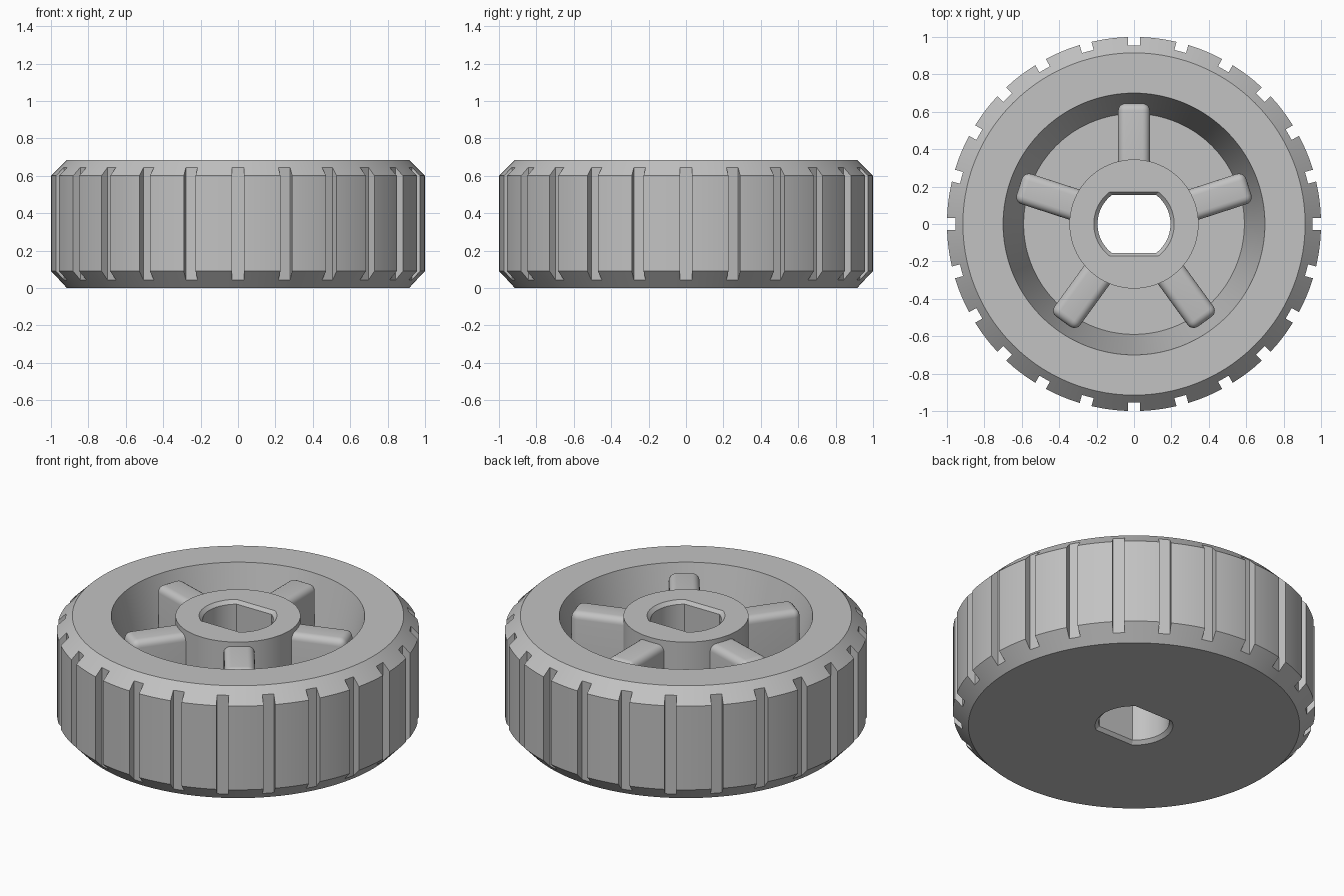
import bpy, bmesh, math
from mathutils import Matrix, Vector

HEIGHT = 0.685
FLOOR = 0.25
SEGMENTS = 144
GROOVES = 24
SPOKES = 5

default = bpy.data.objects.get("Cube")
if default:
    bpy.data.objects.remove(default, do_unlink=True)

grey = bpy.data.materials.new("plain_grey")
grey.use_nodes = True
grey.diffuse_color = (0.54, 0.54, 0.54, 1)
grey.node_tree.nodes["Principled BSDF"].inputs["Base Color"].default_value = grey.diffuse_color


def make_object(name, bm):
    bmesh.ops.recalc_face_normals(bm, faces=bm.faces)
    mesh = bpy.data.meshes.new(name)
    bm.to_mesh(mesh)
    bm.free()
    mesh.materials.append(grey)
    obj = bpy.data.objects.new(name, mesh)
    bpy.context.collection.objects.link(obj)
    return obj


def activate(obj):
    bpy.ops.object.select_all(action="DESELECT")
    obj.select_set(True)
    bpy.context.view_layer.objects.active = obj


def skin(bm, rings):
    """Join stacked rings of points into a closed solid."""
    loops = [[bm.verts.new(p) for p in ring] for ring in rings]
    n = len(loops[0])
    for a, b in zip(loops, loops[1:]):
        for i in range(n):
            j = (i + 1) % n
            bm.faces.new((a[i], a[j], b[j], b[i]))
    bm.faces.new(loops[0])
    bm.faces.new(loops[-1])


def circle(r, z):
    return [(r * math.cos(t), r * math.sin(t), z)
            for t in (math.tau * i / SEGMENTS for i in range(SEGMENTS))]


def double_flat(r, flat, z):
    """Circle outline cut by two parallel flats."""
    half = math.asin(flat / r)
    steps = 24
    right = [-half + 2 * half * i / steps for i in range(steps + 1)]
    angles = right + [t + math.pi for t in right]
    return [(r * math.cos(t), r * math.sin(t), z) for t in angles]


def add_box(bm, size, centre, angle):
    matrix = (Matrix.Rotation(angle, 4, "Z") @ Matrix.Translation(centre)
              @ Matrix.Diagonal((*size, 1)))
    return bmesh.ops.create_cube(bm, size=1, matrix=matrix)["verts"]


# Tyre, recessed dish and hub as one turned body
bm = bmesh.new()
profile = [(0.915, 0), (1, 0.09), (1, 0.6), (0.915, HEIGHT), (0.7, HEIGHT),
           (0.59, FLOOR), (0.345, FLOOR), (0.345, HEIGHT)]
skin(bm, [circle(r, z) for r, z in profile])
wheel = make_object("wheel_body", bm)

# Tread groove cutter
bm = bmesh.new()
for i in range(GROOVES):
    add_box(bm, (0.2, 0.065, 1), Vector((1.055, 0, HEIGHT / 2)), math.tau * i / GROOVES)
groove_cutter = make_object("groove_cutter", bm)

# Axle bore cutter, flared at both mouths
bm = bmesh.new()
bore = [(-0.01, 0.03), (0.02, 0), (HEIGHT - 0.02, 0), (HEIGHT + 0.01, 0.03)]
skin(bm, [double_flat(0.195 + f, 0.155 + f * 0.8, z) for z, f in bore])
bore_cutter = make_object("bore_cutter", bm)

for cutter in (groove_cutter, bore_cutter):
    cutter.hide_render = True
    activate(wheel)
    mod = wheel.modifiers.new("cut", "BOOLEAN")
    mod.operation = "DIFFERENCE"
    mod.solver = "EXACT"
    mod.object = cutter
    bpy.ops.object.modifier_apply(modifier=mod.name)
    bpy.data.objects.remove(cutter, do_unlink=True)
activate(wheel)
bpy.ops.object.shade_smooth_by_angle(angle=math.radians(25))

# Rounded spokes between hub and dish wall
inner, outer, top = 0.3, 0.645, 0.657
bottom = FLOOR - 0.05
for k in range(SPOKES):
    bm = bmesh.new()
    add_box(bm, (outer - inner, 0.17, top - bottom),
            Vector(((inner + outer) / 2, 0, (top + bottom) / 2)), 0)
    rounded = []
    for e in bm.edges:
        mid = (e.verts[0].co + e.verts[1].co) / 2
        at_top = mid.z > top - 0.01 and mid.x > inner + 0.01
        at_tip = mid.x > outer - 0.01 and mid.z > bottom + 0.01
        if at_top or at_tip:
            rounded.append(e)
    bmesh.ops.bevel(bm, geom=rounded, offset=0.04, segments=5, profile=0.5,
                    affect="EDGES")
    turn = math.pi / 2 + math.tau * k / SPOKES
    bmesh.ops.rotate(bm, verts=bm.verts, matrix=Matrix.Rotation(turn, 3, "Z"))
    spoke = make_object(f"spoke_{k + 1}", bm)
    activate(spoke)
    bpy.ops.object.shade_smooth_by_angle(angle=math.radians(30))
